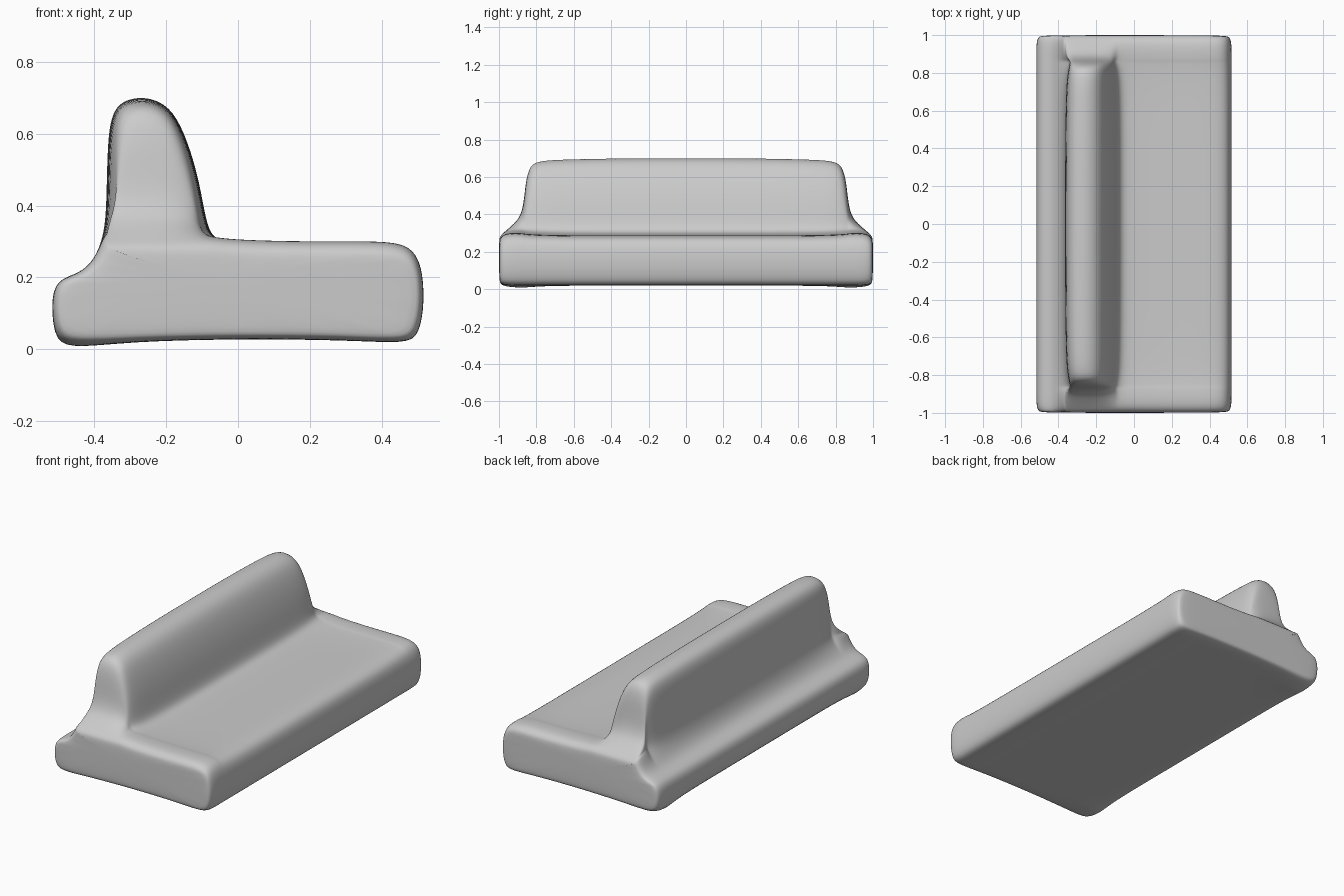
import bpy, bmesh

# Cross-section of the sofa in x/z, starting at the bottom back edge
PROFILE = [
    (-0.475, 0.015), (-0.3, 0.022), (0, 0.029), (0.3, 0.026), (0.47, 0.015),
    (0.505, 0.04), (0.52, 0.13), (0.513, 0.235), (0.48, 0.278), (0.4, 0.29),
    (0.2, 0.287), (0, 0.292), (-0.07, 0.303), (-0.09, 0.36), (-0.108, 0.47),
    (-0.14, 0.58), (-0.18, 0.665), (-0.23, 0.697), (-0.28, 0.703),
    (-0.335, 0.687), (-0.36, 0.63), (-0.365, 0.5), (-0.367, 0.38),
    (-0.376, 0.31), (-0.40, 0.25), (-0.44, 0.212), (-0.495, 0.198),
    (-0.521, 0.155), (-0.515, 0.05),
]

# Half-length stations: y, backrest height, backrest width, end inset,
# rise of the seat rim, drop of the back foot
STATIONS = [
    (0.0, 1.0, 1.0, 0, 0, 0), (0.35, 1.0, 1.0, 0, 0, 0),
    (0.65, 0.985, 0.98, 0, 0, 0), (0.78, 0.96, 0.94, 0, 0.003, 0.006),
    (0.835, 0.90, 0.87, 0, 0.006, 0.012), (0.858, 0.66, 0.84, 0, 0.008, 0.014),
    (0.868, 0.35, 0.88, 0, 0.010, 0.015), (0.89, 0.17, 0.97, 0, 0.012, 0.015),
    (0.93, 0.07, 1.0, 0, 0.013, 0.012), (0.97, 0.0, 1.0, 0.003, 0.010, 0.008),
    (0.992, 0.0, 1.0, 0.012, 0.0, 0.004), (1.0, 0.0, 1.0, 0.035, 0.0, 0.0),
]


def section(height, width, inset, rim, drop):
    """Profile with the backrest lowered and the outline pulled in."""
    pts = []
    for x, z in PROFILE:
        if z > 0.3:                                   # backrest
            x = -0.2 + (x + 0.2) * width
            z = 0.3 + (z - 0.3) * height
        if z > 0.25 and x > -0.38:                    # seat rim at the ends
            z += rim
        if z < 0.06 and x < -0.45:                    # back foot
            z -= drop
        x *= 1 - inset / 0.5
        z = 0.15 + (z - 0.15) * (1 - inset / 0.15)
        pts.append((x, z))
    return pts


# Loft the sections from one end to the other
rows = [(-s[0],) + s[1:] for s in reversed(STATIONS[1:])] + STATIONS
bm = bmesh.new()
rings = [[bm.verts.new((x, y, z)) for x, z in section(*rest)]
         for y, *rest in rows]
n = len(PROFILE)
for a, b in zip(rings, rings[1:]):
    for i in range(n):
        j = (i + 1) % n
        bm.faces.new((a[i], a[j], b[j], b[i]))
bm.faces.new(rings[0])
bm.faces.new(rings[-1])
bmesh.ops.recalc_face_normals(bm, faces=bm.faces)

mesh = bpy.data.meshes.new("sofa_body")
bm.to_mesh(mesh)
bm.free()
sofa = bpy.data.objects.new("sofa_body", mesh)
bpy.context.collection.objects.link(sofa)
mesh.shade_smooth()

# Soft upholstered surface
sub = sofa.modifiers.new("soften", "SUBSURF")
sub.levels = sub.render_levels = 2
